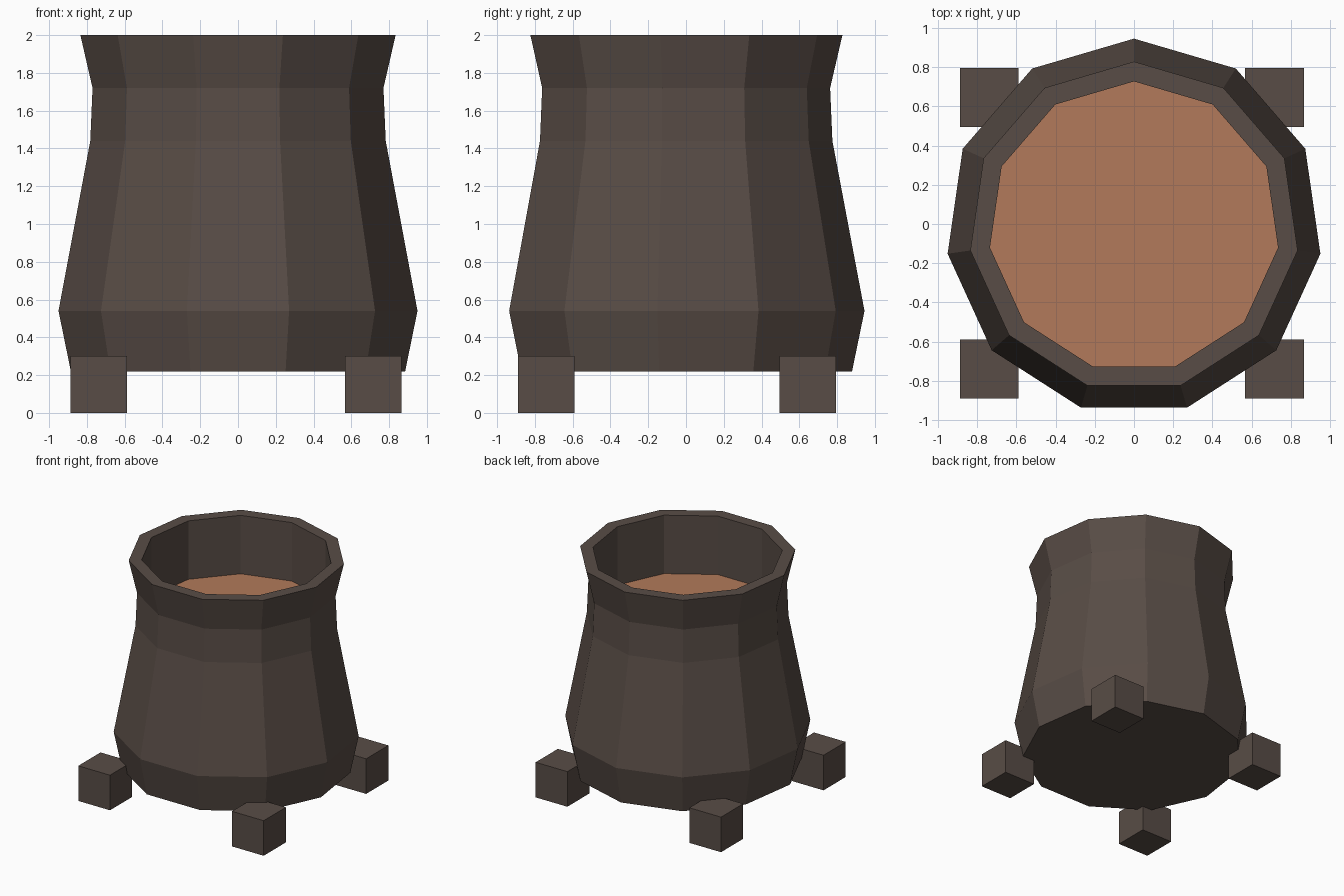
import bpy, bmesh, math

if "Cube" in bpy.data.objects:
    bpy.data.objects.remove(bpy.data.objects["Cube"])

SIDES = 11
CY = -0.015  # body centre in y


def material(name, rgb):
    m = bpy.data.materials.new(name)
    m.diffuse_color = (*rgb, 1.0)
    m.use_nodes = True
    m.node_tree.nodes["Principled BSDF"].inputs["Base Color"].default_value = m.diffuse_color
    return m


iron = material("dark iron", (0.098, 0.073, 0.061))
broth = material("orange brown liquid", (0.445, 0.193, 0.103))


def finish(name, bm, mat):
    bmesh.ops.recalc_face_normals(bm, faces=bm.faces)
    mesh = bpy.data.meshes.new(name)
    bm.to_mesh(mesh)
    bm.free()
    mesh.materials.append(mat)
    ob = bpy.data.objects.new(name, mesh)
    bpy.context.collection.objects.link(ob)
    return ob


def ring(bm, r, z):
    angles = [math.pi / 2 + 2 * math.pi * k / SIDES for k in range(SIDES)]
    return [bm.verts.new((r * math.cos(a), CY + r * math.sin(a), z)) for a in angles]


# Pot: outer wall from the base up to the lip, then down the inside wall
profile = [(0.894, 0.22), (0.96, 0.54), (0.79, 1.44), (0.778, 1.72),
           (0.843, 2.0), (0.742, 2.0), (0.742, 1.49)]
bm = bmesh.new()
rings = [ring(bm, r, z) for r, z in profile]
for lo, hi in zip(rings, rings[1:]):
    for k in range(SIDES):
        n = (k + 1) % SIDES
        bm.faces.new((lo[k], lo[n], hi[n], hi[k]))
bm.faces.new(rings[0])
bm.faces.new(rings[-1])
finish("pot_body", bm, iron)

# Liquid surface inside the pot
bm = bmesh.new()
bm.faces.new(ring(bm, 0.742, 1.5))
liquid = finish("liquid", bm, broth)
if liquid.data.polygons[0].normal.z < 0:
    liquid.data.flip_normals()

# Four cube feet
for side, x in (("left", -0.738), ("right", 0.716)):
    for end, y in (("front", -0.74), ("back", 0.645)):
        bm = bmesh.new()
        bmesh.ops.create_cube(bm, size=0.3)
        bmesh.ops.translate(bm, verts=bm.verts, vec=(x, y, 0.15))
        finish(f"{end}_{side}_foot", bm, iron)
